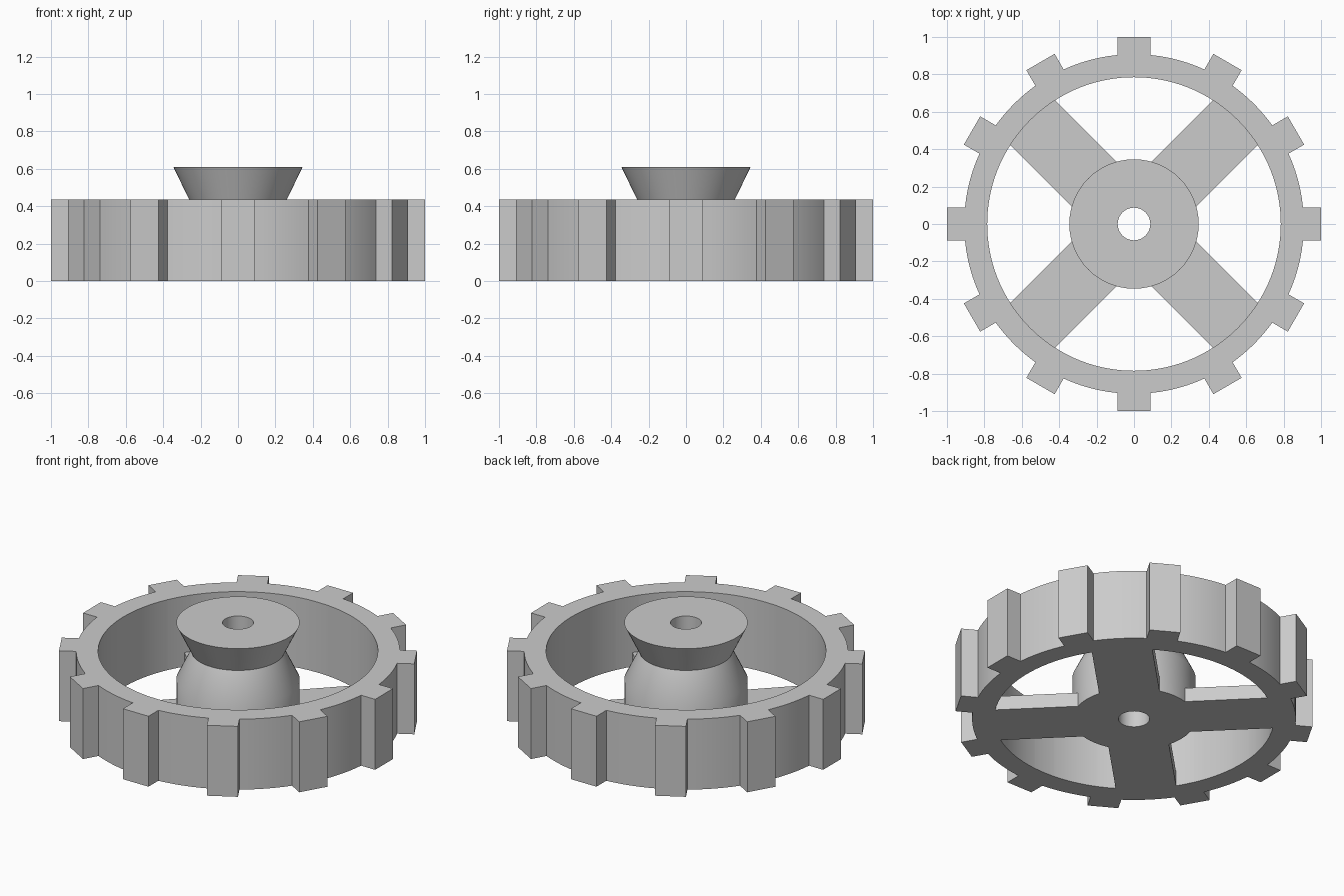
import bpy, bmesh, math
from math import sin, cos, pi, radians

cube = bpy.data.objects.get("Cube")
if cube:
    bpy.data.objects.remove(cube, do_unlink=True)

U = 0.0872                      # base unit that the proportions follow
RING_H, RING_IN, RING_OUT, TIP = 5 * U, 9 * U, 0.908, 1.0
HUB_R, TEETH, SPOKES = 0.346, 12, 4

grey = bpy.data.materials.new("plain grey")
grey.use_nodes = True
colour = (0.6, 0.6, 0.6, 1)
grey.diffuse_color = colour
grey.node_tree.nodes["Principled BSDF"].inputs["Base Color"].default_value = colour


def finish(name, bm):
    """Turn a bmesh into a shaded object."""
    bmesh.ops.recalc_face_normals(bm, faces=bm.faces)
    mesh = bpy.data.meshes.new(name)
    bm.to_mesh(mesh)
    bm.free()
    mesh.materials.append(grey)
    obj = bpy.data.objects.new(name, mesh)
    bpy.context.collection.objects.link(obj)
    bpy.ops.object.select_all(action='DESELECT')
    obj.select_set(True)
    bpy.context.view_layer.objects.active = obj
    bpy.ops.object.shade_smooth_by_angle(angle=radians(30))
    return obj


def skin(name, sections):
    """Join a closed loop of closed cross-sections with quads."""
    bm = bmesh.new()
    rows = [[bm.verts.new(p) for p in s] for s in sections]
    for i, row in enumerate(rows):
        nxt = rows[(i + 1) % len(rows)]
        for j in range(len(row)):
            k = (j + 1) % len(row)
            bm.faces.new((row[j], row[k], nxt[k], nxt[j]))
    return finish(name, bm)


def section(angle, profile):
    """Place (radius, height) points on a radial plane."""
    return [(r * cos(angle), r * sin(angle), z) for r, z in profile]


# Toothed ring: square teeth with parallel sides
tip_a, root_a = math.atan2(U, TIP), math.asin(U / RING_OUT)
pitch, arc_steps = 2 * pi / TEETH, 6
outline = [(-root_a, RING_OUT), (-tip_a, math.hypot(TIP, U)), (0, TIP),
           (tip_a, math.hypot(TIP, U)), (root_a, RING_OUT)]
for i in range(1, arc_steps):
    outline.append((root_a + (pitch - 2 * root_a) * i / arc_steps, RING_OUT))
skin("toothed_ring", [
    section(t * pitch + a, [(RING_IN, 0), (r, 0), (r, RING_H), (RING_IN, RING_H)])
    for t in range(TEETH) for a, r in outline])

# Hub: cylinder, cone up to a waist, flared top and a through bore
hub_profile = [(U, 0), (HUB_R, 0), (HUB_R, 3 * U), (3 * U, RING_H),
               (HUB_R, 7 * U), (U, 7 * U)]
skin("hub", [section(2 * pi * i / 64, hub_profile) for i in range(64)])

# Flat spokes on the diagonals, with ends curved to fit hub and ring
half_width, end_steps = 0.17, 8
offsets = [half_width * (2 * i / end_steps - 1) for i in range(end_steps + 1)]
for s in range(SPOKES):
    a = pi / 4 + s * 2 * pi / SPOKES
    bm = bmesh.new()
    plan = [(math.sqrt(RING_IN ** 2 - v * v) + 0.004, v) for v in offsets]
    plan += [(math.sqrt(HUB_R ** 2 - v * v) - 0.004, v) for v in reversed(offsets)]
    base = bm.faces.new([bm.verts.new((u * cos(a) - v * sin(a),
                                       u * sin(a) + v * cos(a), 0)) for u, v in plan])
    top = bmesh.ops.extrude_face_region(bm, geom=[base], use_keep_orig=True)
    for v in top["geom"]:
        if isinstance(v, bmesh.types.BMVert):
            v.co.z = U
    finish(f"spoke_{s + 1}", bm)
